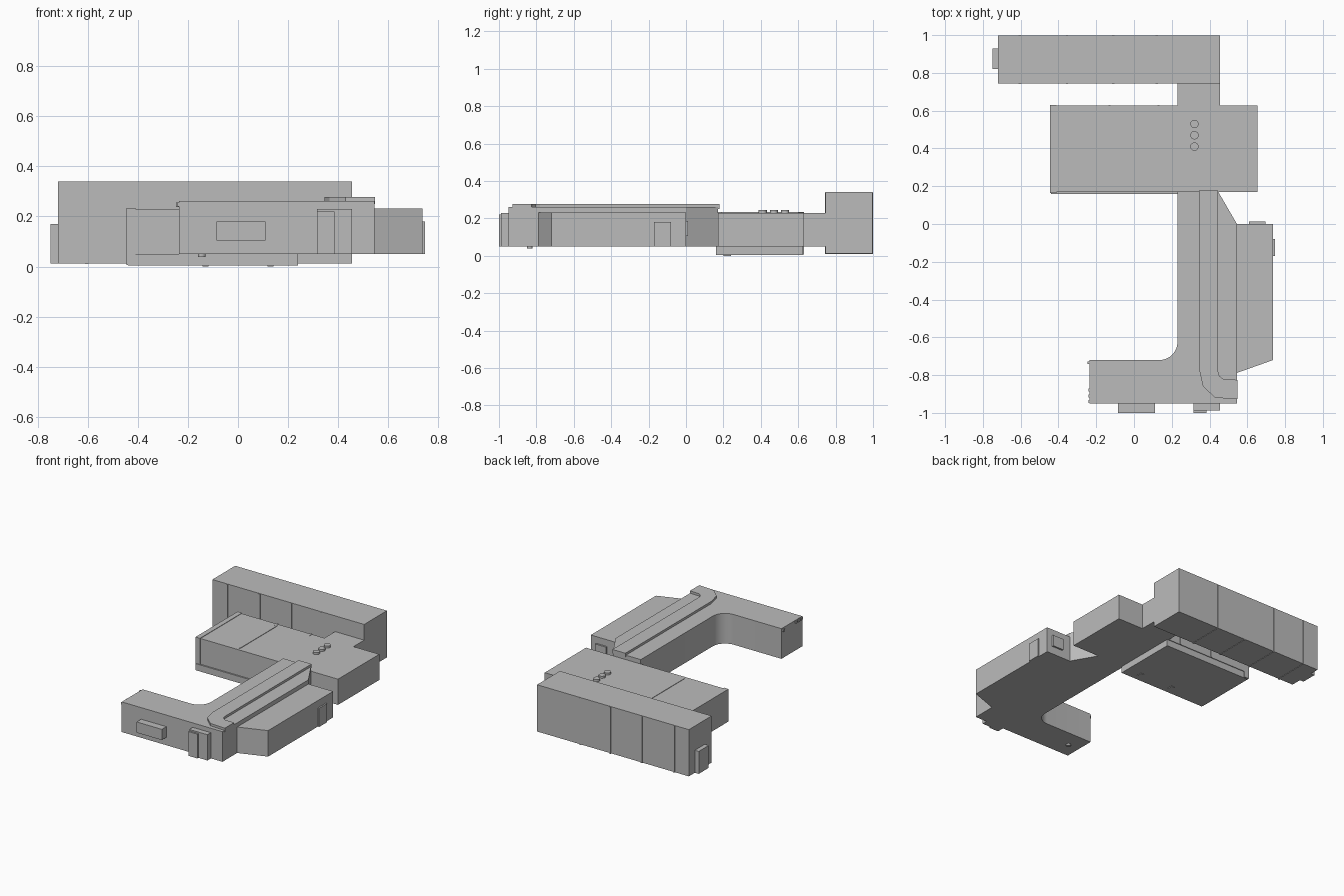
import bpy, bmesh
from math import sin, cos, radians

cube = bpy.data.objects.get("Cube")
if cube:
    bpy.data.objects.remove(cube, do_unlink=True)

grey = bpy.data.materials.new("plain grey")
grey.use_nodes = True
tone = (0.5, 0.5, 0.5, 1)
grey.diffuse_color = tone
grey.node_tree.nodes["Principled BSDF"].inputs["Base Color"].default_value = tone


def prism(name, outline, z0, z1, smooth=False):
    """Extrude a flat outline from z0 up to z1."""
    bm = bmesh.new()
    base = bm.faces.new([bm.verts.new((x, y, z0)) for x, y in outline])
    top = bmesh.ops.extrude_face_region(bm, geom=[base])["geom"]
    verts = [v for v in top if isinstance(v, bmesh.types.BMVert)]
    bmesh.ops.translate(bm, verts=verts, vec=(0, 0, z1 - z0))
    bmesh.ops.recalc_face_normals(bm, faces=bm.faces)
    mesh = bpy.data.meshes.new(name)
    bm.to_mesh(mesh)
    bm.free()
    mesh.materials.append(grey)
    ob = bpy.data.objects.new(name, mesh)
    bpy.context.collection.objects.link(ob)
    if smooth:
        bpy.ops.object.select_all(action='DESELECT')
        ob.select_set(True)
        bpy.context.view_layer.objects.active = ob
        bpy.ops.object.shade_smooth_by_angle(angle=radians(30))
    return ob


def box(name, x0, x1, y0, y1, z0, z1):
    return prism(name, [(x0, y0), (x1, y0), (x1, y1), (x0, y1)], z0, z1)


def arc(cx, cy, r, a0, a1, n=10):
    angles = [radians(a0 + (a1 - a0) * i / n) for i in range(n + 1)]
    return [(cx + r * cos(a), cy + r * sin(a)) for a in angles]


# Tall rear hall with its end porch and thin wall joints
box("rear_hall", -0.72, 0.455, 0.745, 0.997, 0.013, 0.34)
box("rear_porch", -0.75, -0.72, 0.82, 0.93, 0.013, 0.17)
for i, x in enumerate((-0.605, -0.355, -0.11, 0.12)):
    box(f"rear_joint_{i}", x - 0.006, x + 0.006, 0.742, 1.0, 0.01, 0.338)

# Link between the halls
box("link", 0.23, 0.455, 0.62, 0.75, 0.05, 0.23)

# Middle hall, its lower floor, end frame and joints
box("middle_hall", -0.44, 0.655, 0.17, 0.627, 0.05, 0.23)
box("lower_floor", -0.44, 0.24, 0.16, 0.622, 0.004, 0.05)
box("middle_end_frame", -0.445, -0.41, 0.165, 0.631, 0.006, 0.233)
for i, x in enumerate((-0.13, 0.13)):
    box(f"middle_joint_{i}", x - 0.006, x + 0.006, 0.6, 0.631, 0.05, 0.232)
    box(f"lower_joint_{i}", x - 0.012, x + 0.012, 0.2, 0.24, 0, 0.01)
box("roof_joint", -0.125, -0.117, 0.19, 0.6, 0.22, 0.233)

# Round roof vents
for i, y in enumerate((0.41, 0.47, 0.53)):
    prism(f"roof_vent_{i}", arc(0.32, y, 0.022, 0, 345, 23), 0.22, 0.244, True)

# L-shaped main wing with a rounded inner corner
wing = [(0.23, 0.172), (0.445, 0.172), (0.545, 0), (0.545, -0.95),
        (-0.235, -0.95), (-0.235, -0.72)]
wing += arc(0.135, -0.625, 0.095, -90, 0)
prism("main_wing", wing, 0.05, 0.261, True)

# Raised roof walkway following the wing
outer = [(0.345, 0.178), (0.345, -0.77), (0.365, -0.86), (0.43, -0.92), (0.547, -0.927)]
inner = [(0.547, -0.825), (0.475, -0.822), (0.452, -0.805), (0.445, -0.78), (0.445, 0.178)]
prism("roof_walkway", outer + inner, 0.25, 0.277)

# Side annex with slanted front, a rear window and a side door
prism("side_annex", [(0.54, 0), (0.737, 0), (0.737, -0.72), (0.54, -0.79)], 0.05, 0.232)
box("annex_rear_window", 0.61, 0.695, -0.01, 0.012, 0.105, 0.185)
box("annex_side_door", 0.73, 0.747, -0.17, -0.08, 0.05, 0.18)

# Front window bay and double entrance
box("front_window_bay", -0.085, 0.11, -1.0, -0.94, 0.105, 0.18)
box("entrance_frame", 0.315, 0.455, -0.988, -0.94, 0.05, 0.23)
box("entrance_door", 0.315, 0.385, -1.0, -0.98, 0.05, 0.22)

# Small fittings at the end of the front wing
box("corner_lamp", -0.247, -0.23, -0.742, -0.728, 0.238, 0.256)
for i, y in enumerate((-0.94, -0.91, -0.88)):
    box(f"end_bracket_{i}", -0.242, -0.23, y - 0.008, y + 0.008, 0.24, 0.256)
prism("underside_drain", arc(-0.145, -0.835, 0.015, 0, 330, 11), 0.038, 0.06)
